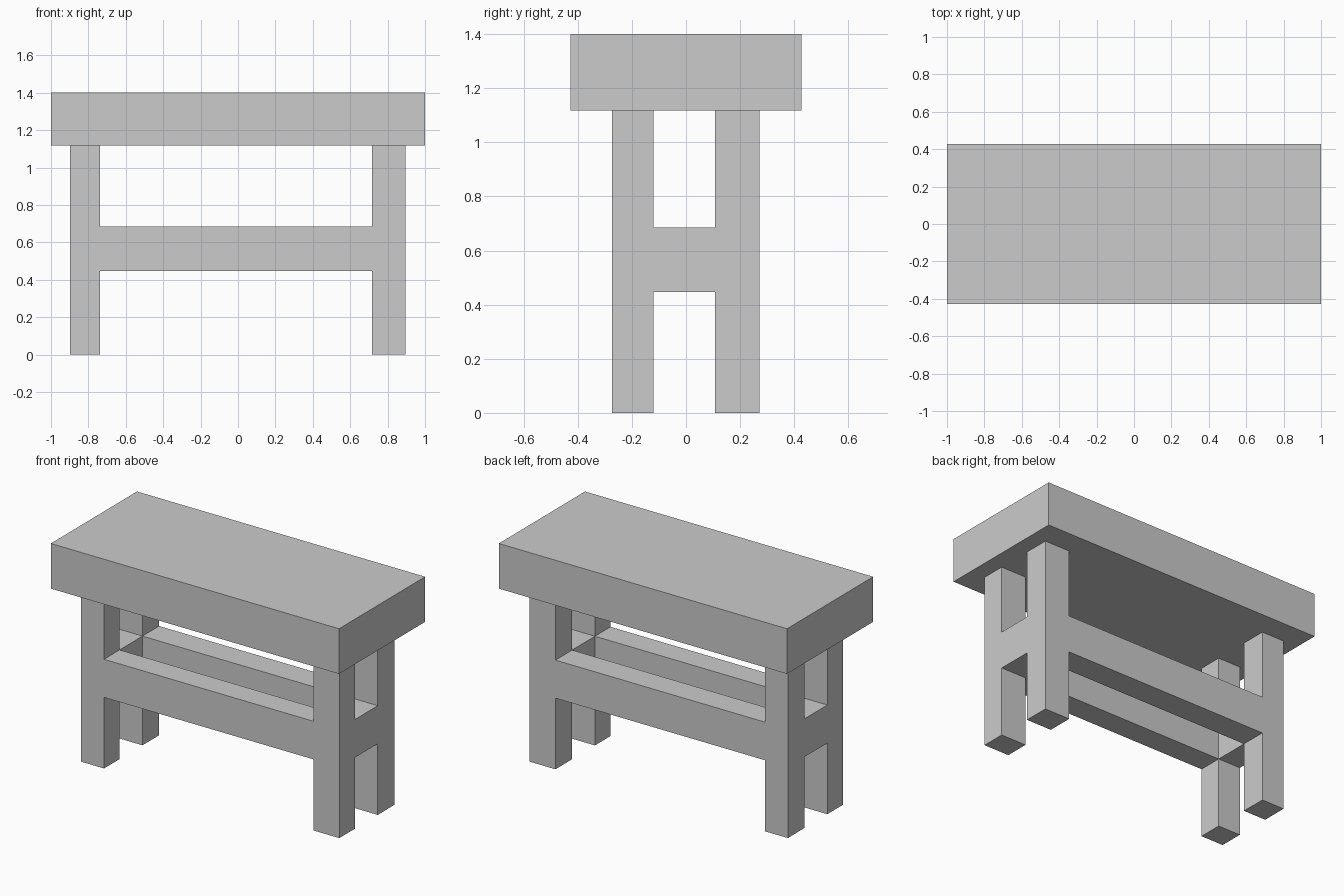
import bpy, bmesh, math
from itertools import product

if "Cube" in bpy.data.objects:
    bpy.data.objects.remove(bpy.data.objects["Cube"])


def grid_solid(name, xs, ys, zs, filled):
    """Clean flat-faced solid made from the filled cells of an uneven grid."""
    axes = (xs, ys, zs)
    cells = {c for c in product(*(range(len(a) - 1) for a in axes)) if filled(*c)}
    bm = bmesh.new()
    for cell in cells:
        for axis, step in product(range(3), (0, 1)):
            neighbour = list(cell)
            neighbour[axis] += 2 * step - 1
            if tuple(neighbour) in cells:
                continue
            u, v = (axis + 1) % 3, (axis + 2) % 3
            corners = [(0, 0), (1, 0), (1, 1), (0, 1)]
            verts = []
            for du, dv in corners if step else corners[::-1]:
                idx = list(cell)
                idx[axis] += step
                idx[u] += du
                idx[v] += dv
                verts.append(bm.verts.new([axes[k][idx[k]] for k in range(3)]))
            bm.faces.new(verts)
    bmesh.ops.remove_doubles(bm, verts=bm.verts, dist=1e-5)
    # merge coplanar cell faces so legs and rails read as one flush surface
    bmesh.ops.dissolve_limit(bm, angle_limit=math.radians(1),
                             verts=bm.verts, edges=bm.edges)
    mesh = bpy.data.meshes.new(name)
    bm.to_mesh(mesh)
    bm.free()
    obj = bpy.data.objects.new(name, mesh)
    bpy.context.collection.objects.link(obj)
    return obj


# thick top slab
grid_solid("bench_top", (-1, 1), (-0.427, 0.427), (1.117, 1.4), lambda i, j, k: True)

# four legs joined by a flush ring of rails at mid height
grid_solid("leg_frame",
           (-0.897, -0.738, 0.716, 0.895),
           (-0.274, -0.12, 0.107, 0.272),
           (0, 0.446, 0.685, 1.117),
           lambda i, j, k: (i != 1 and j != 1) or (k == 1 and (i, j) != (1, 1)))
